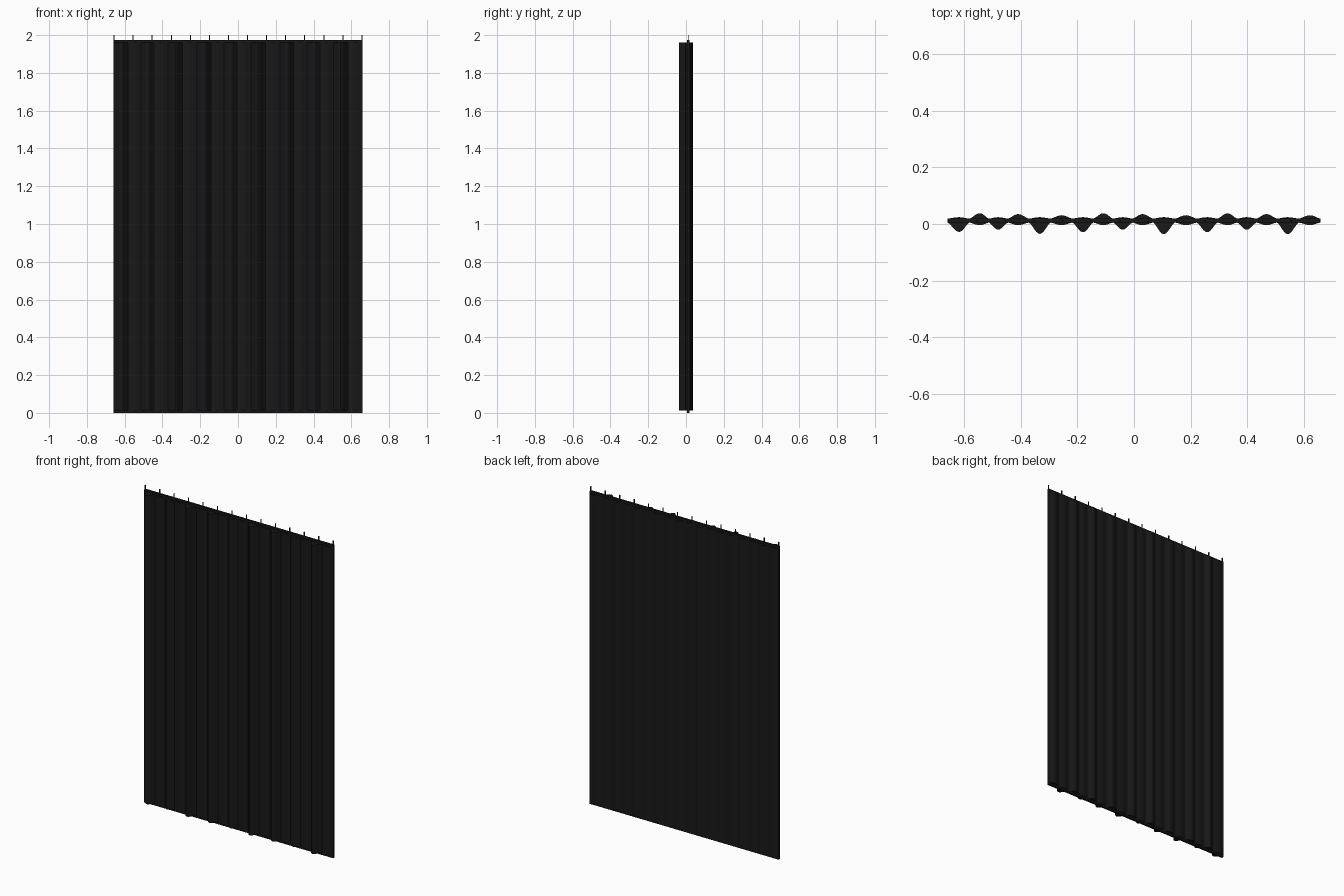
import bpy, bmesh, math

if "Cube" in bpy.data.objects:
    bpy.data.objects.remove(bpy.data.objects["Cube"])

mat = bpy.data.materials.new("black_cloth")
mat.diffuse_color = (0.009, 0.009, 0.01, 1)
mat.use_nodes = True
mat.node_tree.nodes["Principled BSDF"].inputs["Base Color"].default_value = mat.diffuse_color

FRONT, BACK = 0.005, 0.019     # faces of the flat cloth panel
HALF, TOP = 0.659, 1.973

# full folds: (x of the middle, y of the crest); negative bulges to the front
folds = [(-0.618, -0.028), (-0.545, 0.038), (-0.48, -0.020), (-0.41, 0.035),
         (-0.333, -0.035), (-0.256, 0.031), (-0.18, -0.029), (-0.108, 0.038),
         (-0.04, -0.020), (0.03, 0.035), (0.105, -0.036), (0.184, 0.031),
         (0.259, -0.029), (0.331, 0.038), (0.398, -0.020), (0.468, 0.035),
         (0.543, -0.036), (0.622, 0.031)]


def finish(name, bm, smooth=False):
    bmesh.ops.recalc_face_normals(bm, faces=bm.faces)
    me = bpy.data.meshes.new(name)
    bm.to_mesh(me)
    bm.free()
    ob = bpy.data.objects.new(name, me)
    bpy.context.collection.objects.link(ob)
    me.materials.append(mat)
    if smooth:
        bpy.ops.object.select_all(action='DESELECT')
        bpy.context.view_layer.objects.active = ob
        ob.select_set(True)
        bpy.ops.object.shade_smooth_by_angle(angle=math.radians(35))


def add_box(bm, centre, size):
    for v in bmesh.ops.create_cube(bm, size=1)["verts"]:
        v.co = [c + p * s for c, p, s in zip(centre, v.co, size)]


# folds: closed lens-shaped columns, deep on one side and shallow on the other
edges = [-HALF] + [(a[0] + b[0]) / 2 for a, b in zip(folds, folds[1:])] + [HALF]
front, back = [], []
N = 12
for (cx, crest), x0, x1 in zip(folds, edges, edges[1:]):
    lo, hi = (crest, BACK + 0.005) if crest < 0 else (FRONT - 0.009, crest)
    for i in range(N):
        u = -1 + 2 * i / N
        x = cx + u * ((cx - x0) if u < 0 else (x1 - cx))
        w = math.cos(math.pi * u / 2) ** 1.5 if i else 0
        front.append((x, FRONT + (lo - FRONT) * w))
        back.append((x, BACK + (hi - BACK) * w))
front.append((HALF, FRONT))
back.append((HALF, BACK))

bm = bmesh.new()
grid = [[[bm.verts.new((x, y, z)) for x, y in side] for z in (0.012, 1.96)]
        for side in (front, back)]
(f0, f1), (b0, b1) = grid
for i in range(len(front) - 1):
    j = i + 1
    bm.faces.new((f0[i], f0[j], f1[j], f1[i]))
    bm.faces.new((b0[i], b0[j], b1[j], b1[i]))
    bm.faces.new((f0[i], f0[j], b0[j], b0[i]))
    bm.faces.new((f1[i], f1[j], b1[j], b1[i]))
for i in (0, -1):
    bm.faces.new((f0[i], f1[i], b1[i], b0[i]))
finish("curtain_folds", bm, True)

# flat hems above and below the folds
mid = (FRONT + BACK) / 2
for name, z0, z1 in (("bottom_hem", 0, 0.012), ("top_hem", 1.96, TOP)):
    bm = bmesh.new()
    add_box(bm, (0, mid, (z0 + z1) / 2), (2 * HALF, BACK - FRONT, z1 - z0))
    finish(name, bm)

# row of small hanging ties along the top
bm = bmesh.new()
for i in range(14):
    add_box(bm, (-0.656 + i * 1.312 / 13, mid, 1.98), (0.005, 0.005, 0.04))
finish("hanging_ties", bm)
